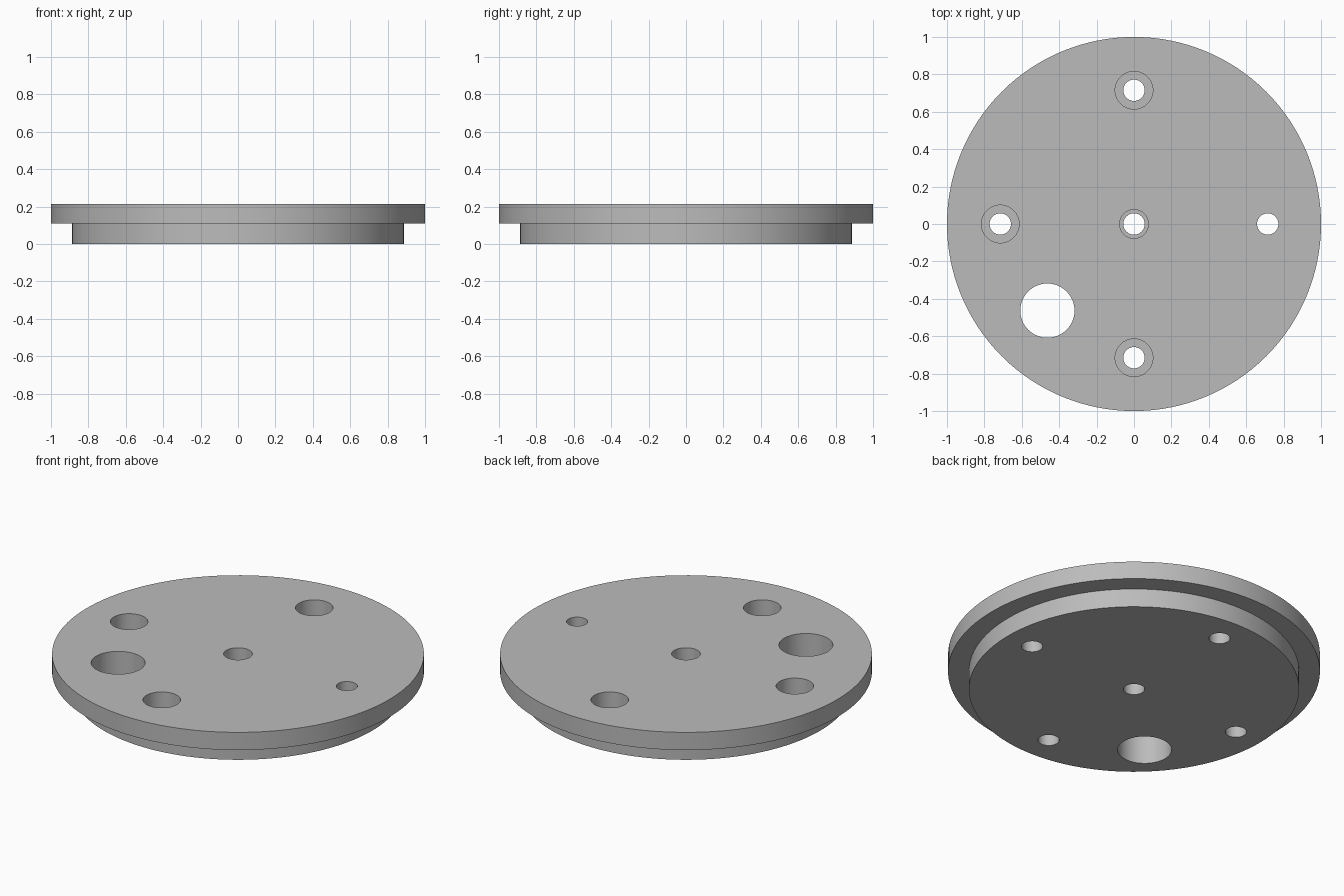
import bpy
import math

default = bpy.data.objects.get("Cube")
if default:
    bpy.data.objects.remove(default, do_unlink=True)

HEIGHT = 0.215      # total thickness
STEP = 0.11         # underside of the wide flange
BOLT = 0.715        # bolt circle radius
PORT = 0.463        # x and y offset of the large hole


def cylinder(name, radius, z0, z1, x=0, y=0, sides=96):
    bpy.ops.mesh.primitive_cylinder_add(
        vertices=sides, radius=radius, depth=z1 - z0,
        location=(x, y, (z0 + z1) / 2))
    obj = bpy.context.object
    obj.name = name
    return obj


def boolean(target, tool, operation):
    """Apply a boolean and discard its tool."""
    mod = target.modifiers.new(operation.title(), 'BOOLEAN')
    mod.operation = operation
    mod.solver = 'EXACT'
    mod.object = tool
    bpy.context.view_layer.objects.active = target
    bpy.ops.object.modifier_apply(modifier=mod.name)
    bpy.data.objects.remove(tool, do_unlink=True)


def drill(x, y, radius, bore=None):
    """Cut a through hole, with an optional wider bore from the top."""
    boolean(plate, cylinder("hole_cutter", radius, -0.1, HEIGHT + 0.1, x, y, 48),
            'DIFFERENCE')
    if bore:
        boolean(plate, cylinder("bore_cutter", bore, STEP - 0.005, HEIGHT + 0.1, x, y, 48),
                'DIFFERENCE')


# Stepped round plate: wide flange over a narrower spigot
plate = cylinder("flange_plate", 1, STEP, HEIGHT, sides=128)
boolean(plate, cylinder("spigot", 0.888, 0, STEP + 0.05, sides=128), 'UNION')

# Counterbored holes at the back, right and front; plain hole at the left
for quarter in range(4):
    angle = quarter * math.pi / 2
    drill(BOLT * math.cos(angle), BOLT * math.sin(angle), 0.057,
          0.101 if quarter else None)

# Centre hole and large port
drill(0, 0, 0.057, 0.077)
drill(-PORT, -PORT, 0.145)

# Single grey finish
grey = bpy.data.materials.new("plain_grey")
grey.use_nodes = True
colour = (0.5, 0.5, 0.5, 1)
grey.diffuse_color = colour
grey.node_tree.nodes["Principled BSDF"].inputs["Base Color"].default_value = colour
plate.data.materials.clear()
plate.data.materials.append(grey)
for face in plate.data.polygons:
    face.material_index = 0

# Smooth curved walls with crisp rims
bpy.ops.object.select_all(action='DESELECT')
plate.select_set(True)
bpy.context.view_layer.objects.active = plate
bpy.ops.object.shade_smooth_by_angle(angle=math.radians(30))
